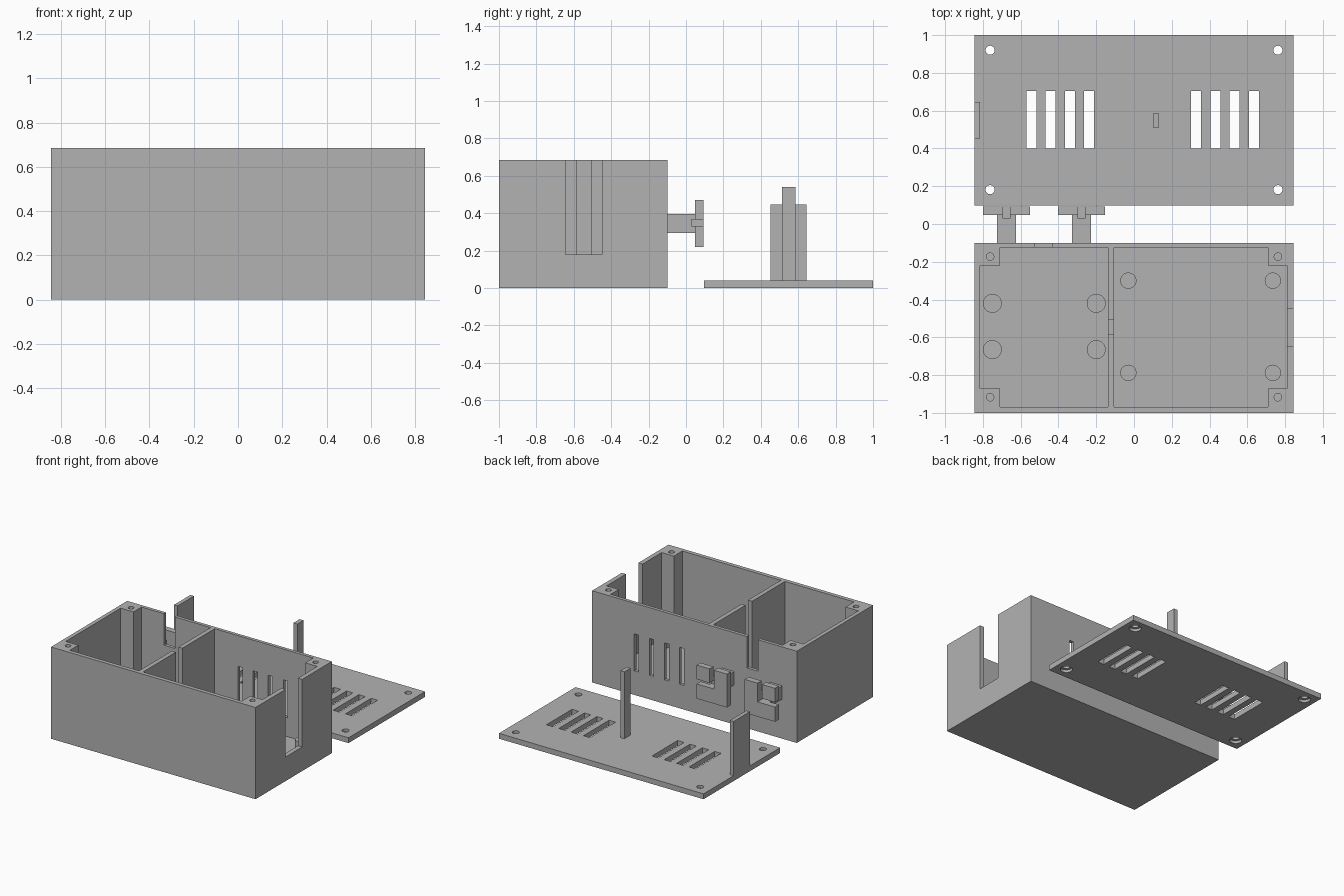
import bpy
import bmesh
import math

cube = bpy.data.objects.get("Cube")
if cube:
    bpy.data.objects.remove(cube, do_unlink=True)

grey = bpy.data.materials.new("plain_grey")
grey.use_nodes = True
GREY = (0.45, 0.45, 0.45, 1)
grey.diffuse_color = GREY
grey.node_tree.nodes["Principled BSDF"].inputs["Base Color"].default_value = GREY


def prism(name, outline, z0, z1):
    """Extrude a flat outline from z0 up to z1."""
    bm = bmesh.new()
    face = bm.faces.new([bm.verts.new((x, y, z0)) for x, y in outline])
    top = bmesh.ops.extrude_face_region(bm, geom=[face])["geom"]
    for v in top:
        if isinstance(v, bmesh.types.BMVert):
            v.co.z = z1
    bmesh.ops.recalc_face_normals(bm, faces=bm.faces)
    mesh = bpy.data.meshes.new(name)
    bm.to_mesh(mesh)
    bm.free()
    mesh.materials.append(grey)
    obj = bpy.data.objects.new(name, mesh)
    bpy.context.collection.objects.link(obj)
    return obj


def box(name, x0, x1, y0, y1, z0, z1):
    return prism(name, [(x0, y0), (x1, y0), (x1, y1), (x0, y1)], z0, z1)


def cylinder(name, x, y, r, z0, z1, sides=32):
    ring = [(x + r * math.cos(i * math.tau / sides), y + r * math.sin(i * math.tau / sides))
            for i in range(sides)]
    return prism(name, ring, z0, z1)


def combine(target, tool, operation="DIFFERENCE"):
    """Apply one boolean and discard the tool."""
    tool.hide_render = True
    mod = target.modifiers.new("boolean", "BOOLEAN")
    mod.operation = operation
    mod.solver = "EXACT"
    mod.object = tool
    graph = bpy.context.evaluated_depsgraph_get()
    mesh = bpy.data.meshes.new_from_object(target.evaluated_get(graph))
    target.modifiers.clear()
    target.data = mesh
    bpy.data.objects.remove(tool, do_unlink=True)


W, H, FLOOR = 0.845, 0.685, 0.04
OVER = 0.8  # cutters run past the rim

# Case: two open chambers with solid screw corners and a divider between them
case = box("case", -W, W, -1, -0.1, 0, H)
for wall, post, divider in ((-0.815, -0.71, -0.138), (0.81, 0.71, -0.105)):
    chamber = [(divider, -0.97), (post, -0.97), (post, -0.87), (wall, -0.87),
               (wall, -0.22), (post, -0.22), (post, -0.125), (divider, -0.125)]
    combine(case, prism("chamber_cutter", chamber, FLOOR, OVER))

# Notches in the end wall, divider and back wall
combine(case, box("end_notch", 0.78, 0.9, -0.645, -0.45, 0.18, OVER))
combine(case, box("divider_notch", -0.16, -0.08, -0.583, -0.505, 0.18, OVER))
combine(case, box("back_notch", -0.525, -0.435, -0.15, 0, 0.45, OVER))

# Back wall vents
for i in range(4):
    x = 0.105 + 0.125 * i
    combine(case, box("vent_cutter", x - 0.018, x + 0.018, -0.15, 0, 0.18, 0.455))

# Screw holes in the case corners
for x in (-0.762, 0.762):
    for y in (-0.917, -0.173):
        combine(case, cylinder("screw_cutter", x, y, 0.02, 0.4, OVER))

# Board standoffs on the chamber floors
for xs, ys, r in (((-0.75, -0.2), (-0.665, -0.42), 0.05),
                  ((-0.03, 0.735), (-0.788, -0.3), 0.043)):
    for x in xs:
        for y in ys:
            cylinder("board_standoff", x, y, r, FLOOR, 0.15)

# Lid with two rows of vents and counterbored screw holes
lid = box("lid", -W, W, 0.097, 1, 0, FLOOR)
for start in (-0.57, 0.302):
    for i in range(4):
        x = start + 0.102 * i
        combine(lid, box("vent_cutter", x, x + 0.053, 0.4, 0.703, -0.1, 0.1))
for x in (-0.762, 0.762):
    for y in (0.182, 0.92):
        combine(lid, cylinder("screw_cutter", x, y, 0.024, -0.1, 0.1))
        combine(lid, cylinder("counterbore_cutter", x, y, 0.042, -0.1, 0.02))

# Upright tabs that close the notches when the lid is fitted
box("lid_end_tab", -W, -0.815, 0.453, 0.645, FLOOR, 0.445)
box("lid_divider_tab", 0.1, 0.132, 0.512, 0.585, FLOOR, 0.54)

# Cable hooks: a square plate on a stem, slotted from the top and one side
for x, side in ((-0.675, -1), (-0.278, 1)):
    hook = box("cable_hook", x - 0.125, x + 0.125, 0.047, 0.093, 0.22, 0.47)
    combine(hook, box("hook_stem", x - 0.05, x + 0.05, -0.1, 0.06, 0.295, 0.395), "UNION")
    combine(hook, box("top_slot", x - 0.019, x + 0.019, 0.03, 0.2, 0.33, OVER))
    ends = sorted((x - side * 0.019, x + side * 0.2))
    combine(hook, box("side_slot", ends[0], ends[1], 0.03, 0.2, 0.33, 0.365))
